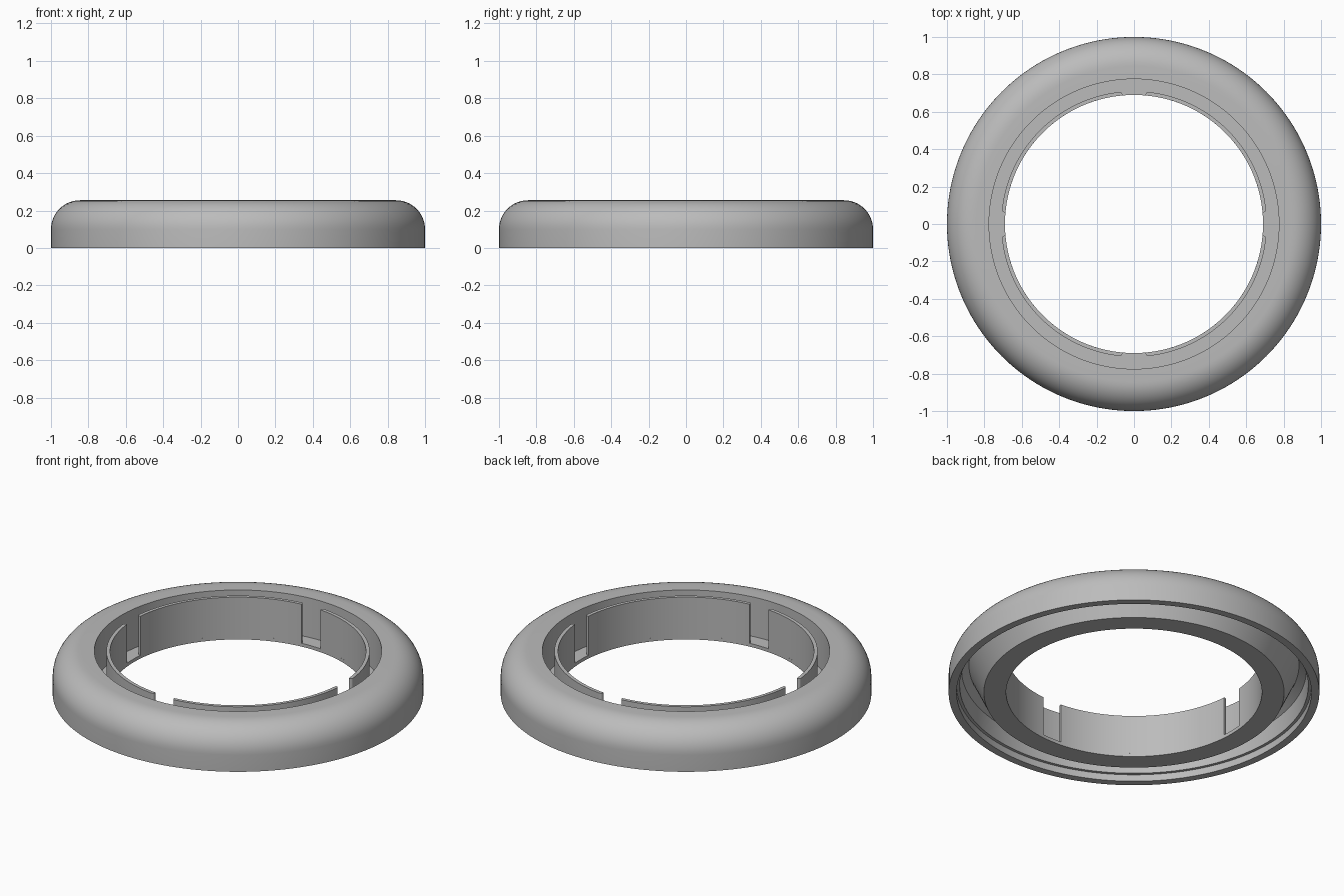
import bpy
import bmesh
from math import sin, cos, pi, asin, radians

cube = bpy.data.objects.get("Cube")
if cube:
    bpy.data.objects.remove(cube)

grey = bpy.data.materials.new("plain grey")
grey.use_nodes = True
colour = (0.5, 0.5, 0.5, 1)
grey.diffuse_color = colour
grey.node_tree.nodes["Principled BSDF"].inputs["Base Color"].default_value = colour


def lathe(name, profile, start=0.0, end=2 * pi, steps=160):
    """Turn a closed (radius, height) profile about z, capping partial turns."""
    bm = bmesh.new()
    full = end - start > 2 * pi - 0.001
    rings = []
    for i in range(steps if full else steps + 1):
        a = start + (end - start) * i / steps
        rings.append([bm.verts.new((r * cos(a), r * sin(a), z)) for r, z in profile])
    n = len(profile)
    for i in range(steps):
        here, there = rings[i], rings[(i + 1) % len(rings)]
        for j in range(n):
            k = (j + 1) % n
            bm.faces.new((here[j], there[j], there[k], here[k]))
    if not full:
        bm.faces.new(rings[0])
        bm.faces.new(rings[-1])
        # round the outer upright corners of the ends
        corners = [bm.edges.get((ring[1], ring[2])) for ring in (rings[0], rings[-1])]
        bmesh.ops.bevel(bm, geom=corners, offset=0.012, segments=4,
                        profile=0.5, affect='EDGES')
    bmesh.ops.recalc_face_normals(bm, faces=bm.faces)
    mesh = bpy.data.meshes.new(name)
    bm.to_mesh(mesh)
    bm.free()
    mesh.materials.append(grey)
    obj = bpy.data.objects.new(name, mesh)
    bpy.context.collection.objects.link(obj)
    bpy.ops.object.select_all(action='DESELECT')
    obj.select_set(True)
    bpy.context.view_layer.objects.active = obj
    bpy.ops.object.shade_smooth_by_angle(angle=radians(30))
    return obj


HOLE, TOP, FLOOR = 0.69, 0.255, 0.02
ROUND = 0.155

# Ring body: rounded rim, channel floor and hollow underside
shoulder = [(1 - ROUND + ROUND * cos(t), TOP - ROUND + ROUND * sin(t))
            for t in (pi / 2 * i / 12 for i in range(13))]
body = [(1, 0)] + shoulder + [(0.775, TOP), (0.775, FLOOR), (HOLE, FLOOR), (HOLE, 0)]
hollow = [(0.81, 0), (0.89, 0.17), (0.93, 0.14), (0.94, 0.04), (0.957, 0.04), (0.957, 0)]
lathe("ring_body", body + hollow)

# Four upright wall sections with gaps on the axes
wall = [(HOLE, FLOOR), (0.71, FLOOR), (0.71, TOP - 0.003), (HOLE, TOP - 0.003)]
gap = asin(0.063 / 0.70)
for i in range(4):
    lathe(f"inner_wall_{i + 1}", wall, i * pi / 2 + gap, (i + 1) * pi / 2 - gap, 40)
